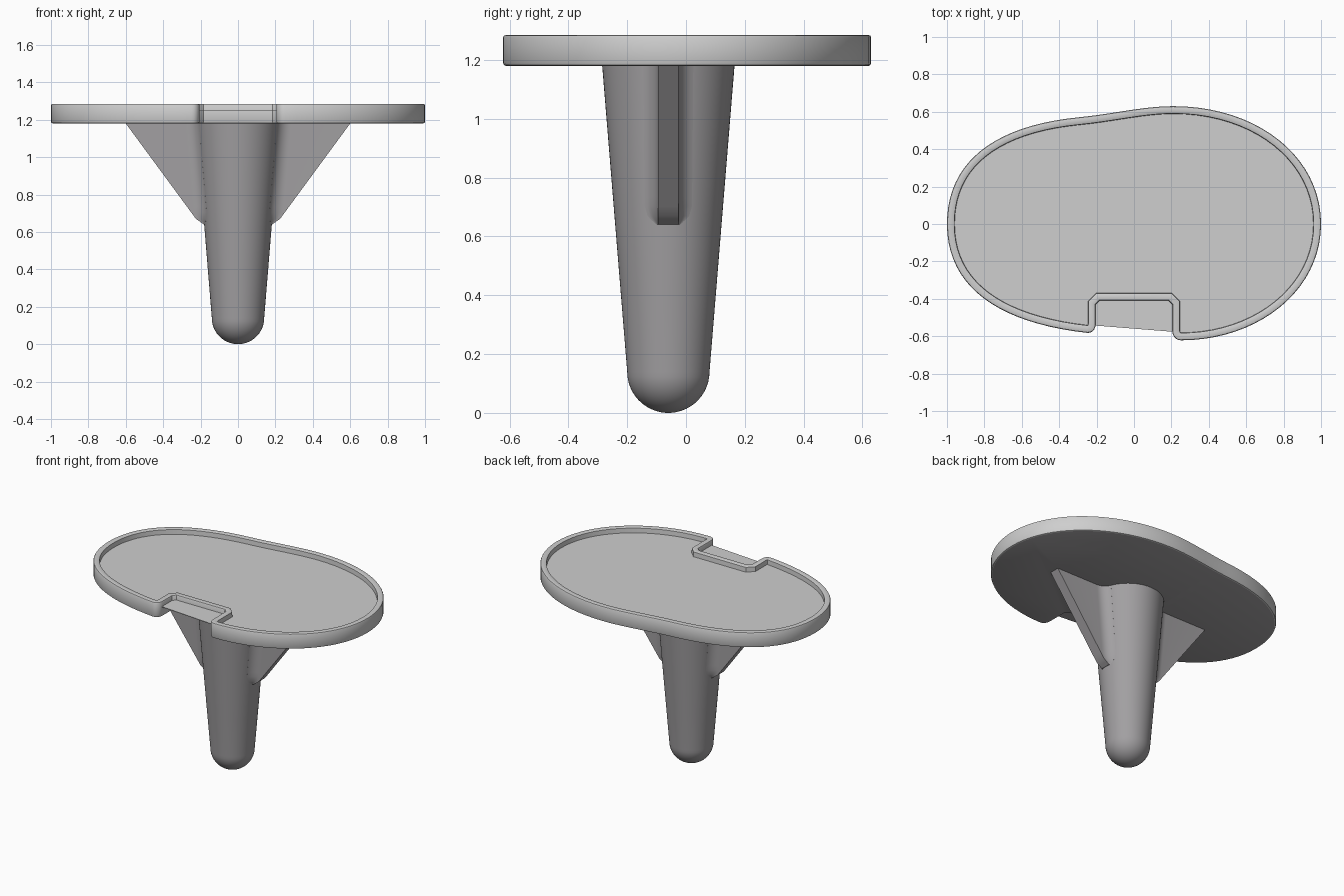
import bpy, bmesh, math
from mathutils import Vector

if "Cube" in bpy.data.objects:
    bpy.data.objects.remove(bpy.data.objects["Cube"])


def material(name, col):
    m = bpy.data.materials.new(name)
    m.diffuse_color = (*col, 1)
    m.use_nodes = True
    m.node_tree.nodes["Principled BSDF"].inputs["Base Color"].default_value = m.diffuse_color
    return m


POLISHED = material("polished light grey", (0.62, 0.62, 0.62))
MATTE = material("matte mid grey", (0.36, 0.35, 0.36))


def loft(name, rings, mats, angle=35):
    """Skin a stack of equal-length rings and cap both ends."""
    bm = bmesh.new()
    vs = [[bm.verts.new(p) for p in ring] for ring in rings]
    n = len(rings[0])
    for a, b in zip(vs, vs[1:]):
        for i in range(n):
            j = (i + 1) % n
            bm.faces.new((a[i], a[j], b[j], b[i]))
    bottom = bm.faces.new(vs[0][::-1])
    bm.faces.new(vs[-1])
    bottom.material_index = len(mats) - 1
    bmesh.ops.recalc_face_normals(bm, faces=bm.faces)
    me = bpy.data.meshes.new(name)
    bm.to_mesh(me)
    bm.free()
    for m in mats:
        me.materials.append(m)
    me.shade_smooth()
    me.set_sharp_from_angle(angle=math.radians(angle))
    ob = bpy.data.objects.new(name, me)
    bpy.context.collection.objects.link(ob)
    return ob


def bezier(p, n):
    """Cubic curve points, leaving out the last one."""
    out = []
    for i in range(n):
        t = i / n
        w = ((1 - t) ** 3, 3 * t * (1 - t) ** 2, 3 * t * t * (1 - t), t ** 3)
        out.append(Vector((sum(a * q[0] for a, q in zip(w, p)),
                           sum(a * q[1] for a, q in zip(w, p)))))
    return out


def inset(pts, d):
    """Mitred inward offset of a counter-clockwise outline."""
    out = []
    for i, p in enumerate(pts):
        a = (p - pts[i - 1]).normalized()
        b = (pts[(i + 1) % len(pts)] - p).normalized()
        n1, n2 = Vector((-a.y, a.x)), Vector((-b.y, b.x))
        out.append(p + (n1 + n2) * (d / (1 + n1.dot(n2))))
    return out


# Plate outline: asymmetric oval with a notch in the front edge
N = 0.205
outline = []
for seg, n in (
    (((1, 0), (1, .36), (.66, .63), (.21, .63)), 20),
    (((.21, .63), (.05, .63), (-.1, .59), (-.3, .57)), 10),
    (((-.3, .57), (-.75, .525), (-1, .33), (-1, 0)), 20),
    (((-1, 0), (-1, -.34), (-.72, -.53), (-.25, -.582)), 20),
    (((-.25, -.582), (-.225, -.585), (-N, -.565), (-N, -.535)), 5),
    (((-N, -.535), (-N, -.5), (-N, -.46), (-N, -.43)), 1),
    (((-N, -.43), (-N, -.42), (-.19, -.41), (-.185, -.41)), 1),
    (((-.185, -.41), (-.1, -.41), (.1, -.41), (.185, -.41)), 1),
    (((.185, -.41), (.19, -.41), (N, -.42), (N, -.43)), 1),
    (((N, -.43), (N, -.46), (N, -.5), (N, -.575)), 1),
    (((N, -.575), (N, -.60), (.225, -.622), (.25, -.622)), 5),
    (((.25, -.622), (.66, -.622), (1, -.36), (1, 0)), 20),
):
    outline += bezier(seg, n)

# Tray: raised rim around a shallow recessed floor
profile = ((.01, 1.18), (.003, 1.183), (0, 1.19), (0, 1.277), (.003, 1.283),
           (.009, 1.285), (.034, 1.285), (.039, 1.282), (.041, 1.25))
loft("tray_plate", [[(p.x, p.y, z) for p in inset(outline, d)] for d, z in profile],
     [POLISHED, MATTE])

# Thin floor sheet spanning the notch
sheet = ((-.22, -.542), (.22, -.577), (.22, -.40), (-.22, -.40))
loft("notch_floor", [[(x, y, z) for x, y in sheet] for z in (1.246, 1.25)],
     [POLISHED, MATTE])

# Tapered stem with a round tip
CY, R0 = -.06, .14


def stem_r(z):
    return R0 + (z - R0) * .085 / 1.04


levels = [(R0 * math.sin(a), R0 - R0 * math.cos(a))
          for a in (math.radians(3 + 87 * i / 12) for i in range(13))]
levels[0] = (levels[0][0], 0)
levels += [(stem_r(z), z) for z in (.4, .65, .9, 1.2)]
loft("stem", [[(r * math.cos(t), CY + r * math.sin(t), z)
               for t in (2 * math.pi * i / 64 for i in range(64))]
              for r, z in levels], [MATTE])

# Side fins: thin triangular webs with a fillet into the stem
H = .035


def fin_ring(z, side):
    r = stem_r(z)
    w = r + .002 + (z - .64) / .03 * .04 if z < .67 else .225 + (z - .67) * .375 / .51
    f = max(.0005, min(.08, (w * w - r * r + H * H) / (2 * (r - H)) * .95))
    cx, cy = math.sqrt((r + f) ** 2 - (H + f) ** 2), H + f
    a0, a1 = math.atan2(-cy, -cx), -math.pi / 2
    half = [(cx + f * math.cos(a0 + (a1 - a0) * i / 8),
             cy + f * math.sin(a0 + (a1 - a0) * i / 8)) for i in range(9)]
    half = [(half[0][0] - .03, half[0][1] - .01)] + half + [(w, H)]
    ring = half + [(x, -y) for x, y in reversed(half)]
    return [(side * x, CY + y, z) for x, y in ring]


for name, side in (("left_fin", -1), ("right_fin", 1)):
    zs = [.64, .655, .67] + [.67 + .53 * i / 16 for i in range(1, 17)]
    zs[-1] = 1.185
    loft(name, [fin_ring(z, side) for z in zs], [MATTE])
